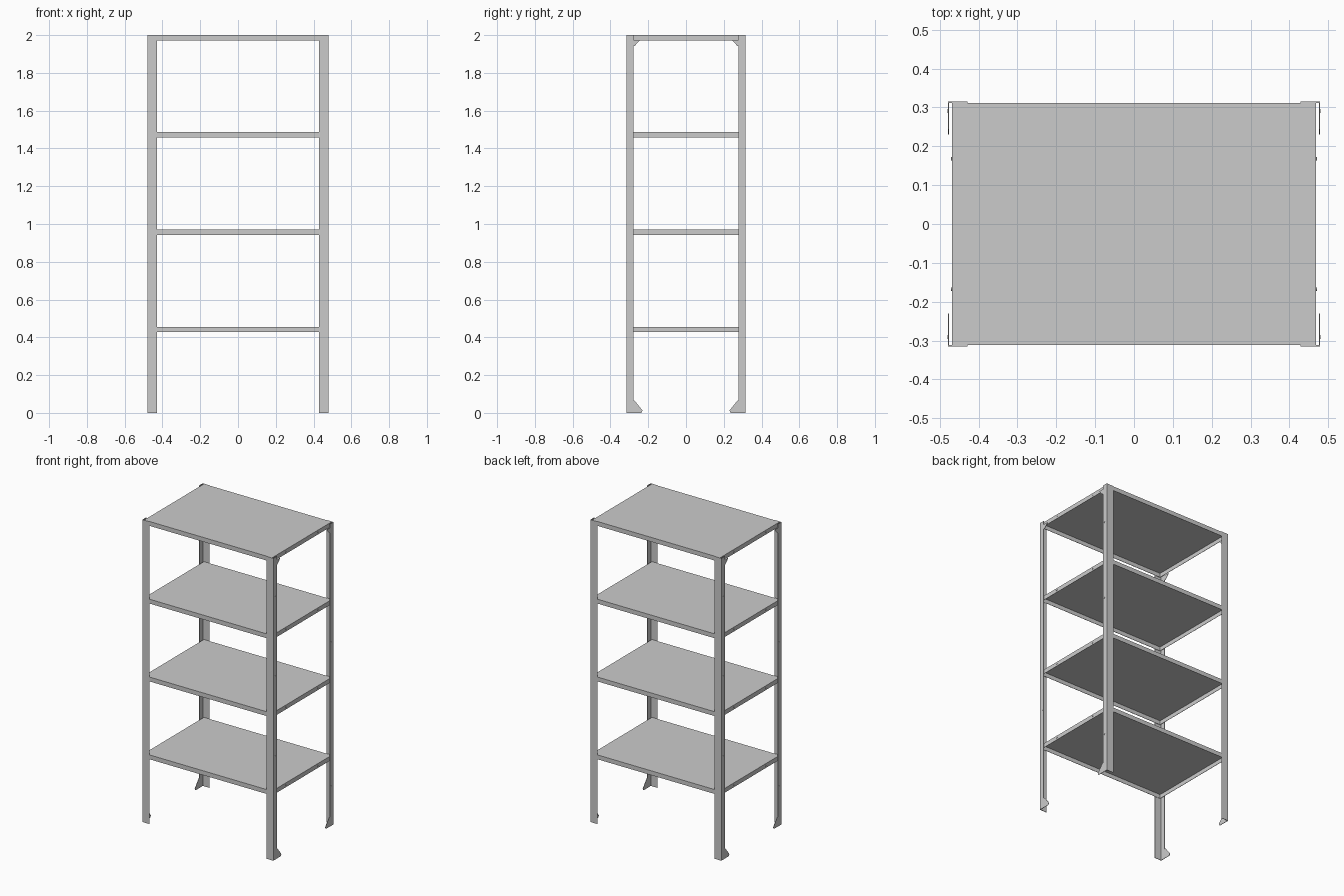
import bpy, bmesh
from mathutils import Matrix, Vector

if "Cube" in bpy.data.objects:
    bpy.data.objects.remove(bpy.data.objects["Cube"])

T = 0.003                       # sheet metal thickness
X, Y = 0.479, 0.315             # outer half sizes of the frame
TOPS = [0.456, 0.971, 1.486, 2.0]


def finish(name, bm):
    bmesh.ops.recalc_face_normals(bm, faces=bm.faces[:])
    me = bpy.data.meshes.new(name)
    bm.to_mesh(me)
    bm.free()
    ob = bpy.data.objects.new(name, me)
    bpy.context.collection.objects.link(ob)
    return ob


def prism(name, points, direction):
    """Extrude a closed outline along a direction."""
    bm = bmesh.new()
    face = bm.faces.new([bm.verts.new(p) for p in points])
    out = bmesh.ops.extrude_face_region(bm, geom=[face])
    verts = [v for v in out["geom"] if isinstance(v, bmesh.types.BMVert)]
    bmesh.ops.translate(bm, verts=verts, vec=direction)
    return finish(name, bm)


def bolt(name, x, y, z):
    bm = bmesh.new()
    bmesh.ops.create_cone(bm, cap_ends=True, segments=8, radius1=0.005, radius2=0.005,
                          depth=0.003, matrix=Matrix.Translation((x, y, z)) @ Matrix.Rotation(1.5707963, 4, 'Y'))
    return finish(name, bm)


# Shelves: open-bottomed trays with folded lips
for i, top in enumerate(TOPS):
    h = 0.029
    bm = bmesh.new()
    bmesh.ops.create_cube(bm, size=1, matrix=Matrix.Translation((0, 0, top - h / 2))
                          @ Matrix.Diagonal((0.936, 0.624, h, 1)))
    bottom = min(bm.faces, key=lambda f: f.calc_center_median().z)
    bmesh.ops.delete(bm, geom=[bottom], context='FACES_ONLY')
    shelf = finish(f"shelf_{i + 1}", bm)
    mod = shelf.modifiers.new("sheet", 'SOLIDIFY')
    mod.thickness = T
    mod.offset = -1
    for sx in (-1, 1):
        for y in (-0.168, 0.168):
            bolt("shelf_bolt", sx * 0.469, y, top - 0.014)

# Corner posts, feet and braces, mirrored to all four corners
for sx, side in ((-1, "left"), (1, "right")):
    for sy, end in ((-1, "front"), (1, "back")):
        tag = f"{end}_{side}"
        # L-section angle post
        section = [(X, Y), (X - 0.051, Y), (X - 0.051, Y - T), (X - T, Y - T),
                   (X - T, Y - 0.036), (X, Y - 0.036)]
        prism(f"{tag}_post", [(sx * x, sy * y, 0) for x, y in section], Vector((0, 0, 2)))
        # flared foot plate
        foot = [(0.285, 0), (0.237, 0.0), (0.230, 0.012), (0.272, 0.065), (0.285, 0.065)]
        prism(f"{tag}_foot", [(sx * (X - T), sy * y, z) for y, z in foot], Vector((sx * T * 0.8, 0, 0)))
        # triangular brace under the top shelf
        brace = [(0.285, 1.975), (0.245, 1.975), (0.250, 1.965), (0.272, 1.943), (0.285, 1.943)]
        prism(f"{tag}_brace", [(sx * (X - T), sy * y, z) for y, z in brace], Vector((sx * T * 0.8, 0, 0)))
        # post bolts
        for z in (0.26, 0.685, 1.213, 1.74):
            bolt(f"{tag}_post_bolt", sx * (X - 0.001), sy * 0.291, z)
